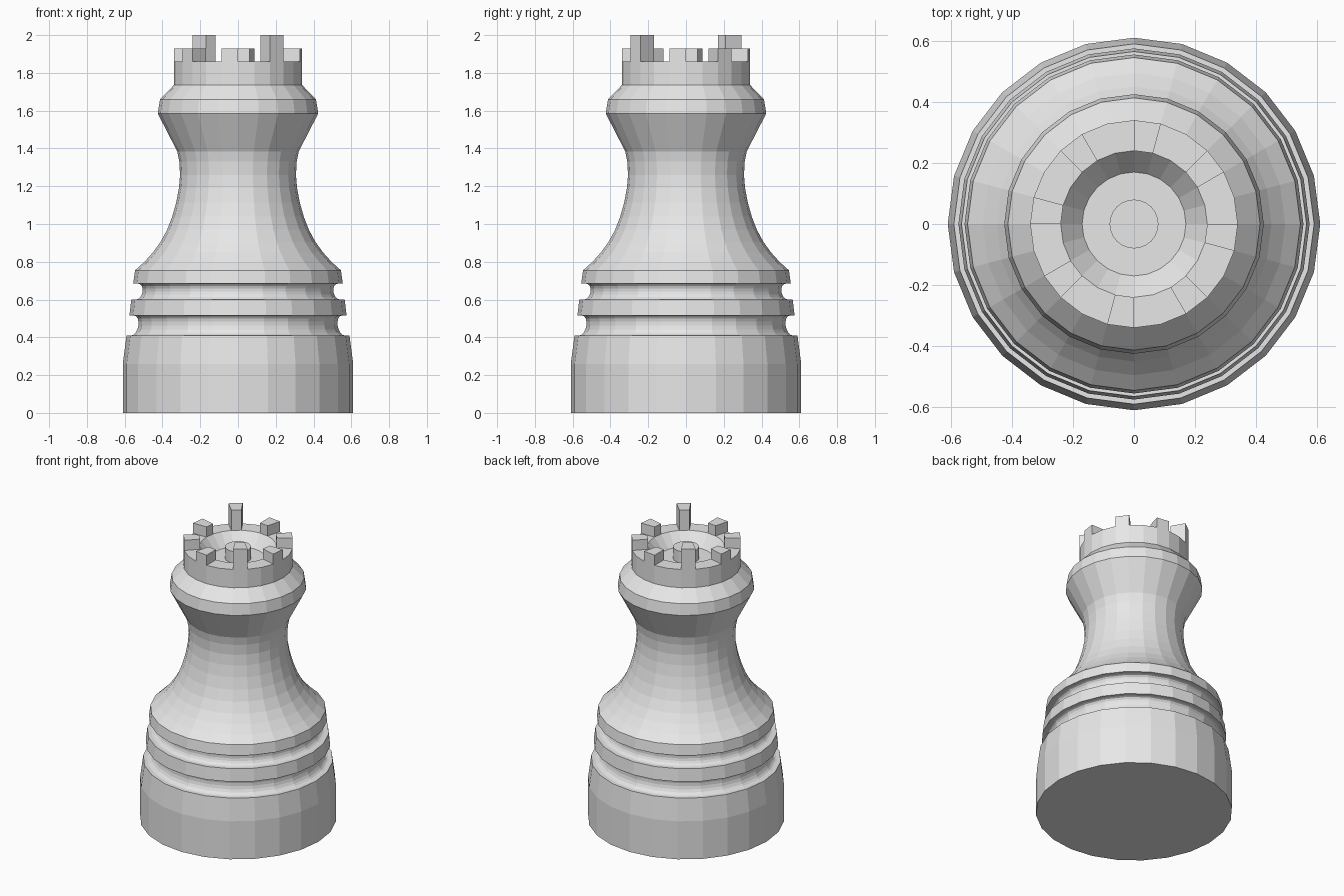
import bpy, bmesh, math
from mathutils import Matrix, Vector

SIDES = 24
STEP = math.tau / SIDES

cube = bpy.data.objects.get("Cube")
if cube:
    bpy.data.objects.remove(cube, do_unlink=True)

grey = bpy.data.materials.new("stone grey")
grey.use_nodes = True
grey.diffuse_color = (0.8, 0.8, 0.8, 1)
grey.node_tree.nodes["Principled BSDF"].inputs["Base Color"].default_value = (0.8, 0.8, 0.8, 1)


def finish(name, bm):
    bmesh.ops.remove_doubles(bm, verts=bm.verts, dist=0.0005)
    bmesh.ops.recalc_face_normals(bm, faces=bm.faces)
    mesh = bpy.data.meshes.new(name)
    bm.to_mesh(mesh)
    bm.free()
    mesh.materials.append(grey)
    obj = bpy.data.objects.new(name, mesh)
    bpy.context.collection.objects.link(obj)
    return obj


def lathe(name, profile):
    """Spin a radius/height profile round the z axis."""
    bm = bmesh.new()
    verts = [bm.verts.new((r, 0, z)) for r, z in profile]
    edges = [bm.edges.new(pair) for pair in zip(verts, verts[1:])]
    bmesh.ops.spin(bm, geom=verts + edges, cent=(0, 0, 0), axis=(0, 0, 1),
                   angle=math.tau, steps=SIDES)
    return finish(name, bm)


def groove(r_low, z_low, r_high, z_high, depth, count=8):
    """Hollow round moulding between two rims."""
    points = []
    for i in range(count + 1):
        a = math.pi * i / count
        t = (1 - math.cos(a)) / 2
        points.append((r_low + (r_high - r_low) * t - depth * math.sin(a),
                       z_low + (z_high - z_low) * t))
    return points


def merlon(name, index, top):
    """One wedge block filling a single side of the crown ring."""
    bm = bmesh.new()
    corners = [(r, (index + k) * STEP) for r, k in ((0.24, 0), (0.34, 0), (0.34, 1), (0.24, 1))]
    base = bm.faces.new([bm.verts.new((r * math.cos(a), r * math.sin(a), 1.86)) for r, a in corners])
    wall = bmesh.ops.extrude_face_region(bm, geom=[base], use_keep_orig=True)["geom"]
    for v in wall:
        if isinstance(v, bmesh.types.BMVert):
            v.co.z = top
    return finish(name, bm)


# Foot, two grooved mouldings, waisted shaft, collar and hollow crown
foot = [(0, 0), (0.61, 0), (0.61, 0.26), (0.59, 0.41)]
lower_groove = groove(0.565, 0.41, 0.55, 0.515, 0.03)
middle_ring = [(0.575, 0.515), (0.565, 0.60)]
upper_groove = groove(0.54, 0.60, 0.53, 0.685, 0.03)
upper_ring = [(0.555, 0.685), (0.545, 0.755)]
shaft = [(0.495, 0.80), (0.45, 0.85), (0.41, 0.905), (0.375, 0.97), (0.348, 1.04),
         (0.327, 1.115), (0.313, 1.19), (0.307, 1.26), (0.311, 1.33), (0.322, 1.385)]
collar = [(0.425, 1.585), (0.413, 1.66), (0.34, 1.735)]
crown = [(0.34, 1.86), (0.24, 1.86), (0.17, 1.78), (0.08, 1.78)]
knob = [(0.08, 1.86), (0, 1.86)]
lathe("tower_body", foot + lower_groove + middle_ring + upper_groove + upper_ring
      + shaft + collar + crown + knob)

# Eight merlons; one opposite pair is taller
for n in range(8):
    side = 2 + 3 * n
    merlon(f"merlon_{n + 1}", side, 2.0 if side in (8, 20) else 1.93)
